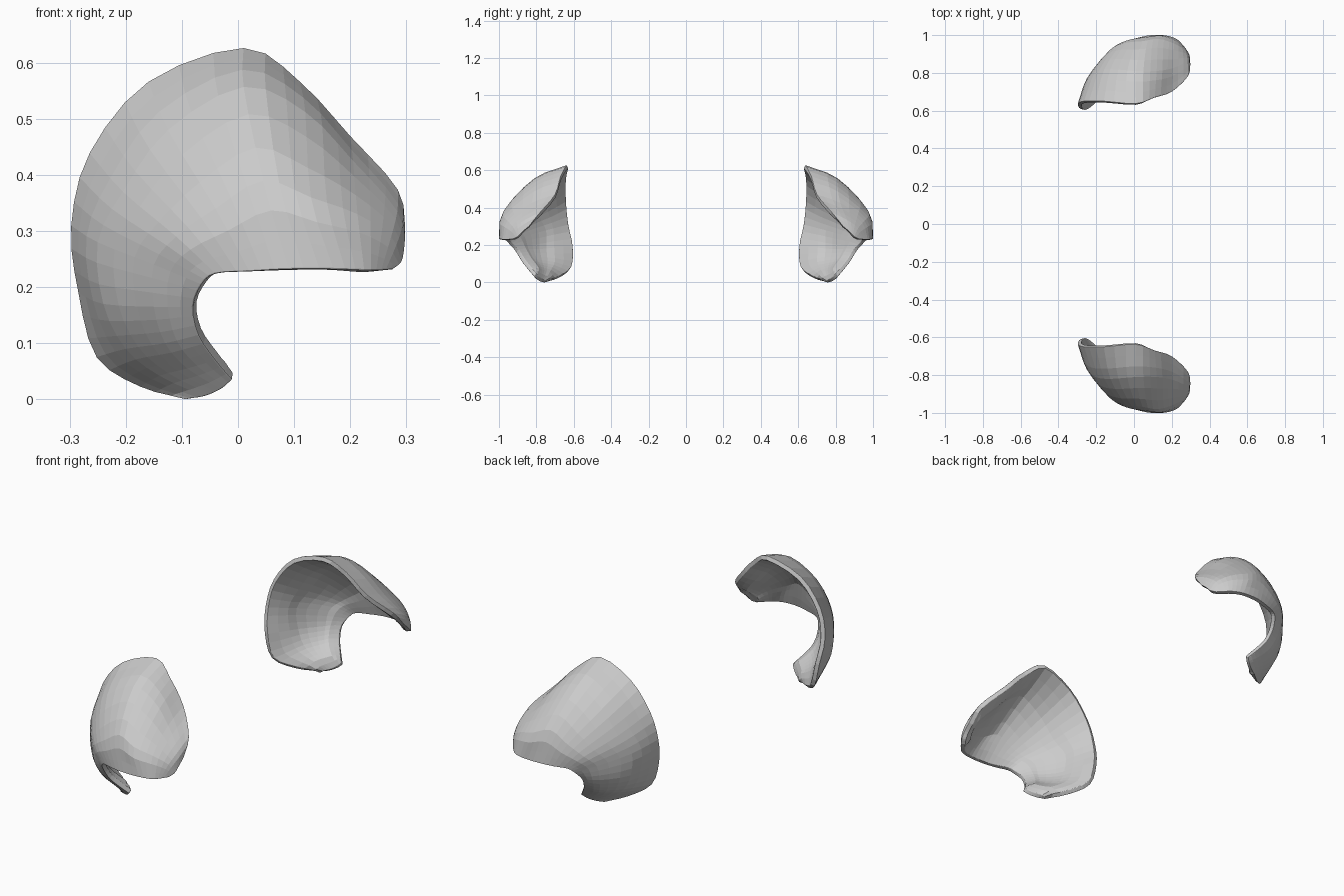
import bpy
from mathutils import Vector

if "Cube" in bpy.data.objects:
    bpy.data.objects.remove(bpy.data.objects["Cube"])

# Ribs of the curved shell: each runs from the outer rim to the inner rim
# as four (x, depth, z) points, ordered from the lower hook round to the front corner.
RIBS = [
    [(-.095, .76, .00), (-.06, .78, .005), (-.03, .80, .018), (-.01, .815, .035)],
    [(-.175, .685, .022), (-.14, .765, .042), (-.09, .815, .055), (-.04, .845, .07)],
    [(-.253, .62, .075), (-.20, .76, .09), (-.13, .845, .10), (-.07, .88, .115)],
    [(-.285, .61, .19), (-.24, .765, .17), (-.15, .875, .165), (-.08, .91, .165)],
    [(-.298, .635, .31), (-.25, .77, .28), (-.15, .895, .24), (-.065, .945, .205)],
    [(-.265, .65, .44), (-.205, .81, .37), (-.11, .935, .29), (-.04, .963, .224)],
    [(-.16, .65, .567), (-.125, .82, .48), (-.04, .96, .34), (.02, .985, .228)],
    [(.01, .637, .627), (.01, .81, .557), (.045, .968, .39), (.09, 1.0, .232)],
    [(.11, .67, .567), (.12, .81, .512), (.13, .98, .36), (.17, .998, .232)],
    [(.20, .70, .47), (.205, .825, .425), (.213, .955, .33), (.225, .98, .23)],
    [(.285, .78, .375), (.284, .86, .335), (.273, .92, .29), (.255, .952, .23)],
    [(.299, .84, .30), (.297, .875, .27), (.292, .90, .245), (.277, .925, .232)],
]


def spline(points, steps):
    """Smooth curve through all points (Catmull-Rom)."""
    p = [2 * points[0] - points[1], *points, 2 * points[-1] - points[-2]]
    out = []
    for i in range(1, len(p) - 2):
        a, b, c, d = p[i - 1:i + 3]
        for k in range(steps):
            t = k / steps
            out.append(0.5 * (2 * b + (c - a) * t + (2 * a - 5 * b + 4 * c - d) * t**2
                              + (3 * b - a - 3 * c + d) * t**3))
    return out + [points[-1]]


def build_shell(name, side):
    # skin lofted across the ribs, then along them
    ribs = [spline([Vector((x, side * y, z)) for x, y, z in r], 3) for r in RIBS]
    rows = [spline(list(line), 3) for line in zip(*ribs)]
    m, n = len(rows), len(rows[0])
    verts = [v for row in rows for v in row]
    faces = []
    for j in range(m - 1):
        for i in range(n - 1):
            a = j * n + i
            faces.append((a, a + 1, a + n + 1, a + n))
    mesh = bpy.data.meshes.new(name)
    mesh.from_pydata(verts, [], faces)
    # make the skin face away from the centre plane
    if sum(p.normal.y * p.area for p in mesh.polygons) * side < 0:
        mesh.flip_normals()
    obj = bpy.data.objects.new(name, mesh)
    bpy.context.collection.objects.link(obj)
    # thickness grows inward and thins towards every rim
    group = obj.vertex_groups.new(name="body")
    for j in range(m):
        for i in range(n):
            edge = min(j, m - 1 - j, i, n - 1 - i)
            group.add([j * n + i], min(1, 0.45 + 0.3 * edge), 'REPLACE')
    solid = obj.modifiers.new("thickness", 'SOLIDIFY')
    solid.thickness = 0.045
    solid.offset = -1
    solid.vertex_group = group.name
    # softened rim
    bevel = obj.modifiers.new("soft_rim", 'BEVEL')
    bevel.width = 0.006
    bevel.segments = 2
    bevel.limit_method = 'ANGLE'
    bevel.angle_limit = 0.9
    return obj


# The matching pair of shells
build_shell("front_shell", -1)
build_shell("back_shell", 1)
